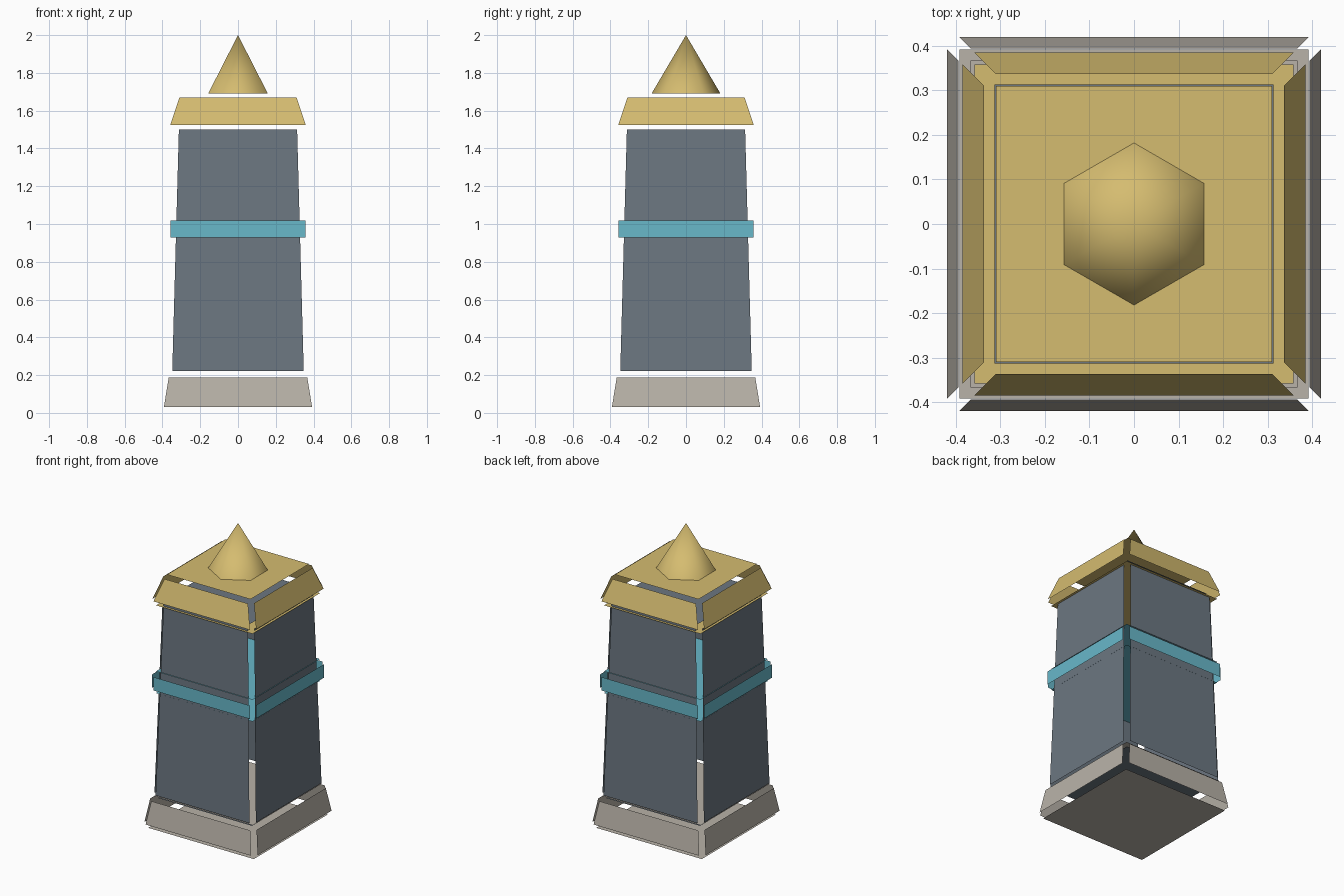
import bpy, bmesh, math
from mathutils import Matrix

cube = bpy.data.objects.get("Cube")
if cube:
    bpy.data.objects.remove(cube, do_unlink=True)

GAP = 0.028  # how far every plate floats off its block


def material(name, rgb):
    m = bpy.data.materials.new(name)
    m.use_nodes = True
    m.diffuse_color = (*rgb, 1)
    m.node_tree.nodes["Principled BSDF"].inputs["Base Color"].default_value = (*rgb, 1)
    return m


def finish(name, bm, mat):
    mesh = bpy.data.meshes.new(name)
    bm.to_mesh(mesh)
    bm.free()
    mesh.materials.append(mat)
    obj = bpy.data.objects.new(name, mesh)
    bpy.context.collection.objects.link(obj)
    return obj


def plated_block(name, z0, z1, half0, half1, mat):
    """Tapered square block whose six faces are separate plates pushed outward."""
    bm = bmesh.new()
    bmesh.ops.create_cube(bm, size=2)
    for v in bm.verts:
        half, z = (half1, z1) if v.co.z > 0 else (half0, z0)
        v.co = (v.co.x * half, v.co.y * half, z)
    bm.normal_update()
    bmesh.ops.split_edges(bm, edges=bm.edges[:])
    for f in bm.faces:
        offset = f.normal * GAP
        for v in f.verts:
            v.co += offset
    return finish(name, bm, mat)


stone = material("warm grey stone", (0.479, 0.445, 0.392))
slate = material("slate blue grey", (0.150, 0.184, 0.220))
teal = material("light teal", (0.138, 0.479, 0.591))
gold = material("pale gold", (0.665, 0.503, 0.162))

# Stacked blocks
plated_block("base", 0.028, 0.182, 0.392, 0.367, stone)
plated_block("tower_body", 0.222, 1.50, 0.348, 0.313, slate)
plated_block("band", 0.928, 1.018, 0.358, 0.358, teal)
plated_block("roof", 1.516, 1.661, 0.358, 0.31, gold)

# Six-sided spire, smooth around its sides with a corner facing the back
bm = bmesh.new()
z0, z1 = 1.691, 2.0
bmesh.ops.create_cone(
    bm, cap_ends=True, segments=6, radius1=0.182, radius2=0, depth=z1 - z0,
    matrix=Matrix.Translation((0, 0, (z0 + z1) / 2)))
bmesh.ops.remove_doubles(bm, verts=bm.verts[:], dist=0.0001)
top = max(bm.verts, key=lambda v: v.co.z)
rim = [v for v in bm.verts if v is not top]
if max(v.co.y for v in rim) < 0.17:
    bmesh.ops.rotate(bm, verts=bm.verts[:], cent=(0, 0, 0),
                     matrix=Matrix.Rotation(math.radians(30), 3, "Z"))
bm.normal_update()
for f in bm.faces:
    f.smooth = top in f.verts
for e in bm.edges:
    e.smooth = top in e.verts
finish("spire", bm, gold)
